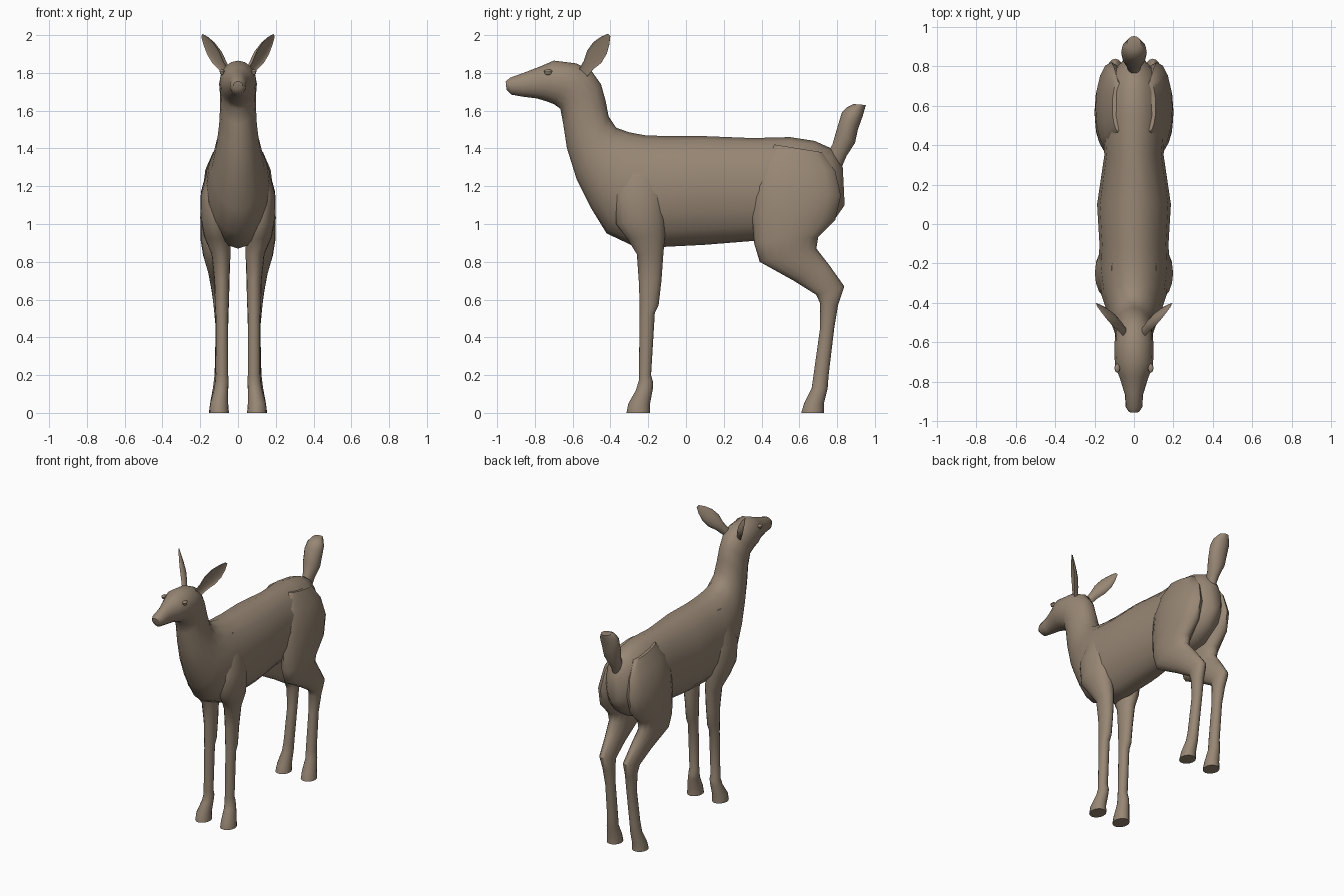
import bpy, bmesh, math
from mathutils import Vector

if "Cube" in bpy.data.objects:
    bpy.data.objects.remove(bpy.data.objects["Cube"], do_unlink=True)

SIDES = 16

coat = bpy.data.materials.new("brown_coat")
coat.use_nodes = True
coat.diffuse_color = (0.31, 0.24, 0.175, 1)
coat.node_tree.nodes["Principled BSDF"].inputs["Base Color"].default_value = coat.diffuse_color


def finish(name, bm, angle=50):
    """Turn a bmesh into a smooth shaded object in the coat colour."""
    bmesh.ops.recalc_face_normals(bm, faces=bm.faces)
    mesh = bpy.data.meshes.new(name)
    bm.to_mesh(mesh)
    bm.free()
    mesh.materials.append(coat)
    obj = bpy.data.objects.new(name, mesh)
    bpy.context.collection.objects.link(obj)
    bpy.ops.object.select_all(action="DESELECT")
    obj.select_set(True)
    bpy.context.view_layer.objects.active = obj
    bpy.ops.object.shade_smooth_by_angle(angle=math.radians(angle))
    return obj


def skin(name, loops):
    """Bridge a series of point loops and cap both ends."""
    bm = bmesh.new()
    rings = [[bm.verts.new(p) for p in loop] for loop in loops]
    for a, b in zip(rings, rings[1:]):
        for i in range(SIDES):
            j = (i + 1) % SIDES
            bm.faces.new((a[i], a[j], b[j], b[i]))
    bm.faces.new(rings[0])
    bm.faces.new(rings[-1])
    return finish(name, bm)


def angles():
    return [math.tau * i / SIDES for i in range(SIDES)]


def loft(name, sections, side=1):
    """Each section: two profile points (y, z, y, z), half width, centre x."""
    loops = []
    for y1, z1, y2, z2, width, *centre in sections:
        a, b = Vector((0, y1, z1)), Vector((0, y2, z2))
        mid, half = (a + b) / 2, (a - b) / 2
        mid.x = side * centre[0] if centre else 0
        across = Vector((width, 0, 0))
        loops.append([mid + half * math.cos(t) + across * math.sin(t) for t in angles()])
    return skin(name, loops)


# Body, neck and head in one sweep from rump to nose
loft("body_neck_and_head", [
    (.83, 1.30, .84, 1.10, .05),
    (.77, 1.40, .77, 1.0, .11),
    (.68, 1.44, .66, .93, .15),
    (.55, 1.46, .52, .9, .165),
    (.35, 1.455, .35, .91, .15),
    (.1, 1.465, .1, .89, .187),
    (-.1, 1.465, -.1, .88, .175),
    (-.22, 1.47, -.25, .87, .18),
    (-.3, 1.485, -.42, .95, .165),
    (-.37, 1.51, -.5, 1.08, .14),
    (-.41, 1.57, -.58, 1.24, .115),
    (-.425, 1.65, -.63, 1.4, .1),
    (-.45, 1.74, -.65, 1.53, .094),
    (-.5, 1.81, -.665, 1.61, .097),
    (-.58, 1.85, -.7, 1.635, .1),
    (-.7, 1.865, -.74, 1.65, .096),
    (-.77, 1.835, -.79, 1.665, .072),
    (-.86, 1.8, -.87, 1.675, .046),
    (-.93, 1.775, -.925, 1.685, .042),
    (-.955, 1.755, -.95, 1.71, .025),
])

# Raised tail
loft("tail", [
    (.75, 1.38, .82, 1.29, .03),
    (.775, 1.42, .85, 1.36, .04),
    (.795, 1.49, .895, 1.43, .06),
    (.825, 1.59, .91, 1.5, .065),
    (.855, 1.62, .935, 1.57, .06),
    (.885, 1.635, .952, 1.63, .035),
])

# Legs from hoof up to the muscle that blends into the body
front_leg = [
    (-.315, 0, -.19, 0, .052, .1),
    (-.305, .05, -.19, .05, .048, .1),
    (-.265, .12, -.175, .13, .038, .09),
    (-.25, .17, -.175, .165, .036, .085),
    (-.25, .2, -.185, .2, .033, .085),
    (-.245, .5, -.165, .53, .033, .085),
    (-.245, .57, -.145, .57, .037, .085),
    (-.25, .7, -.13, .7, .04, .085),
    (-.26, .84, -.12, .84, .05, .09),
    (-.31, .92, -.11, .95, .07, .11),
    (-.37, 1.0, -.11, 1.05, .075, .122),
    (-.38, 1.15, -.12, 1.15, .07, .128),
    (-.33, 1.3, -.15, 1.3, .045, .115),
    (-.27, 1.4, -.19, 1.4, .015, .1),
]
hind_leg = [
    (.61, 0, .73, 0, .052, .102),
    (.625, .05, .73, .05, .048, .1),
    (.665, .13, .75, .13, .038, .095),
    (.675, .2, .755, .2, .034, .09),
    (.71, .45, .785, .45, .033, .085),
    (.71, .58, .805, .57, .04, .09),
    (.69, .625, .838, .67, .045, .095),
    (.57, .7, .76, .78, .052, .105),
    (.39, .8, .69, .87, .067, .118),
    (.36, .9, .7, .93, .078, .12),
    (.35, 1.05, .79, 1.02, .08, .12),
    (.36, 1.2, .82, 1.15, .08, .115),
    (.4, 1.33, .79, 1.28, .06, .1),
    (.47, 1.42, .72, 1.38, .03, .08),
]


def ear(name, side):
    """Leaf shaped cup opening forwards and outwards."""
    root, tip = Vector((.065, -.545, 1.8)), Vector((.192, -.408, 2.0))
    along = (tip - root).normalized()
    across = Vector((.32, .69, -.65))
    across = (across - along * across.dot(along)).normalized()
    back = along.cross(across)
    loops = []
    for f, width, depth in [(0, .03, .03), (.2, .035, .035), (.42, .052, .035),
                            (.65, .05, .025), (.85, .032, .014), (1, .01, .005)]:
        centre = root.lerp(tip, f)
        loop = []
        for t in angles():
            hollow = depth * abs(math.sin(t)) * (1 if math.sin(t) > 0 else .3)
            p = centre + across * width * math.cos(t) + back * hollow
            loop.append(Vector((side * p.x, p.y, p.z)))
        loops.append(loop)
    return skin(name, loops)


def eye(name, side):
    """Small eyeball set under a lid ridge."""
    for part, radius, scale, lift in (("ball", .019, .6, 0), ("lid", .023, .4, .009)):
        bm = bmesh.new()
        bmesh.ops.create_uvsphere(bm, u_segments=12, v_segments=8, radius=radius)
        bmesh.ops.scale(bm, vec=(.6, 1, scale), verts=bm.verts)
        bmesh.ops.translate(bm, vec=(side * .085, -.73, 1.8 + lift), verts=bm.verts)
        finish(name + "_" + part, bm)


for label, side in (("left", 1), ("right", -1)):
    loft(label + "_front_leg", front_leg, side)
    loft(label + "_hind_leg", hind_leg, side)
    ear(label + "_ear", side)
    eye(label + "_eye", side)
